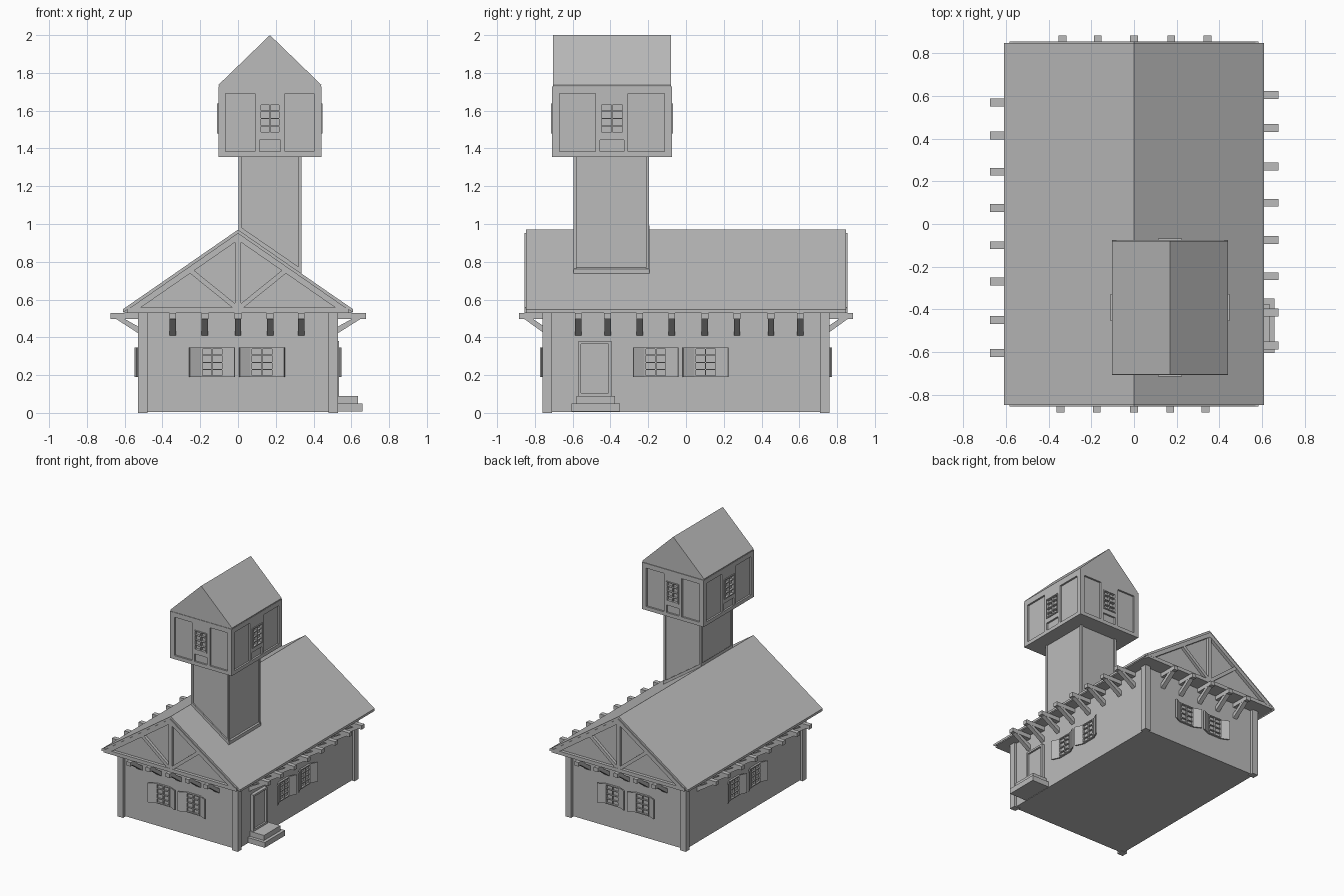
import bpy, bmesh, math
from mathutils import Matrix, Vector

if "Cube" in bpy.data.objects:
    bpy.data.objects.remove(bpy.data.objects["Cube"])

mat = bpy.data.materials.new("plain grey")
mat.diffuse_color = (0.5, 0.5, 0.5, 1)
mat.use_nodes = True
mat.node_tree.nodes["Principled BSDF"].inputs["Base Color"].default_value = mat.diffuse_color
T = Matrix.Translation
I = Matrix.Identity(4)


def rz(deg):
    return Matrix.Rotation(math.radians(deg), 4, 'Z')


def side(cx, cy, deg):
    """Local frame of one wall: x runs along it, -y points outward."""
    return T((cx, cy, 0)) @ rz(deg)


class Part:
    def __init__(self, name):
        self.name, self.bm = name, bmesh.new()

    def prism(self, pts, d0, d1, M=I):
        """Extrude an (along, up) outline from depth d0 out to d1."""
        a = [self.bm.verts.new(M @ Vector((u, -d0, z))) for u, z in pts]
        b = [self.bm.verts.new(M @ Vector((u, -d1, z))) for u, z in pts]
        n = len(pts)
        self.bm.faces.new(a)
        self.bm.faces.new(b[::-1])
        for i in range(n):
            j = (i + 1) % n
            self.bm.faces.new((a[i], b[i], b[j], a[j]))

    def box(self, u0, u1, z0, z1, d0, d1, M=I):
        self.prism([(u0, z0), (u1, z0), (u1, z1), (u0, z1)], d0, d1, M)

    def bar(self, p, q, w, d0, d1, M=I):
        p, q = Vector(p), Vector(q)
        n = (q - p).normalized()
        n = Vector((-n.y, n.x)) * w / 2
        self.prism([p + n, p - n, q - n, q + n], d0, d1, M)

    def frame(self, u0, u1, z0, z1, w, d0, d1, M=I):
        self.box(u0, u0 + w, z0, z1, d0, d1, M)
        self.box(u1 - w, u1, z0, z1, d0, d1, M)
        self.box(u0 + w, u1 - w, z0, z0 + w, d0, d1, M)
        self.box(u0 + w, u1 - w, z1 - w, z1, d0, d1, M)

    def window(self, u0, u1, z0, z1, d0, d1, M, rows=4):
        """Framed window with two columns of panes."""
        self.frame(u0, u1, z0, z1, 0.008, d0, d1, M)
        um, e = (u0 + u1) / 2, d1 - 0.003
        self.box(um - .003, um + .003, z0, z1, d0, e, M)
        for i in range(1, rows):
            z = z0 + (z1 - z0) * i / rows
            self.box(u0, u1, z - .003, z + .003, d0, e, M)

    def done(self):
        bmesh.ops.recalc_face_normals(self.bm, faces=self.bm.faces)
        me = bpy.data.meshes.new(self.name)
        self.bm.to_mesh(me)
        self.bm.free()
        me.materials.append(mat)
        bpy.context.collection.objects.link(bpy.data.objects.new(self.name, me))


WX, WY = 0.51, 0.735
FRONT, RIGHT = side(0, -WY, 0), side(WX, 0, 90)
BACK, LEFT = side(0, WY, 180), side(-WX, 0, 270)

# house walls and corner posts
p = Part("house_walls")
p.box(-WX, WX, 0.005, 0.53, -WY, WY)
p.done()
p = Part("corner_posts")
for sx in (-1, 1):
    for sy in (-1, 1):
        x, y = sx * 0.505, sy * 0.735
        p.box(x - .025, x + .025, 0, 0.53, y - .025, y + .025)
p.done()

# main roof: solid core, thin covering, gable trusses
p = Part("roof_core")
p.prism([(-.60, .53), (.60, .53), (.60, .54), (0, .955), (-.60, .54)], -.83, .83)
p.done()
p = Part("roof_covering")
p.prism([(-.61, .53), (-.61, .548), (0, .97), (.61, .548), (.61, .53), (0, .95)],
        -.848, .848)
p.done()
p = Part("gable_trusses")
for M in (rz(0), rz(180)):
    p.prism([(-.585, .547), (0, .952), (.585, .547), (.53, .547), (0, .914), (-.53, .547)],
            .82, .856, M)
    p.box(-.585, .585, .53, .558, .82, .855, M)
    p.box(-.015, .015, .55, .93, .82, .854, M)
    for s in (-1, 1):
        p.bar((0, .55), (s * .26, .76), .026, .82, .853, M)
p.done()

# eave brackets: beam with a slanted strut
p = Part("eave_brackets")
ys = [-.57, -.415, -.245, -.075, .1, .27, .45, .605]
xs = [-.345, -.175, 0, .17, .335]
for M, us, L in ((FRONT, xs, .15), (BACK, xs, .15), (RIGHT, ys, .168), (LEFT, ys, .165)):
    for u in us:
        B = M @ T((u, 0, 0)) @ rz(-90)
        p.box(-.01, L, .498, .53, -.018, .018, B)
        p.prism([(0, .41), (0, .447), (L - .07, .5), (L - .025, .5)], -.017, .017, B)
p.done()

# house windows with half-open shutters
win, shut = Part("house_windows"), Part("shutters")
for M, c in ((FRONT, -.005), (BACK, .005), (RIGHT, -.028), (LEFT, .0)):
    for s in (-1, 1):
        m = c + s * .132
        win.window(m - .06, m + .06, .19, .345, -.005, .015, M)
        for k in (-1, 1):
            H = M @ T((m + k * .06, -.005, 0)) @ rz(-k * 25)
            u0, u1 = sorted((0, k * .066))
            shut.box(u0, u1, .19, .345, -.004, .005, H)
win.done()
shut.done()

# side door and steps
p = Part("door")
p.frame(-.57, -.395, .09, .38, .015, -.005, .026, RIGHT)
p.box(-.56, -.405, .09, .37, -.005, .012, RIGHT)
p.done()
p = Part("door_steps")
p.box(-.58, -.375, .045, .09, -.01, .125, RIGHT)
p.box(-.605, -.35, .008, .05, -.01, .15, RIGHT)
p.done()

# tower shaft, its corner posts and the sloping trim where it meets the roof
p = Part("tower_shaft")
p.box(.013, .327, .70, 1.37, .205, .585)
p.done()
p = Part("tower_shaft_posts")
for x in (.003, .319):
    for d in (.195, .579):
        p.box(x, x + .016, .72, 1.36, d, d + .016)
p.done()
p = Part("tower_base_trim")
p.prism([(.003, .95), (.337, .72), (.337, .762), (.003, .992)], .194, .596)
p.done()

# tower room: core, panelled frames on four sides, windows
CX, CY, HX, HY = .169, -.392, .272, .317
Z0, Z1, IN = 1.356, 1.728, .014
p = Part("tower_room")
p.box(CX - HX + IN, CX + HX - IN, Z0, Z1, -CY - HY + IN, -CY + HY - IN)
p.done()
p, w = Part("tower_room_frames"), Part("tower_windows")
for deg, half, out in ((0, HX, HY), (180, HX, HY), (90, HY, HX), (270, HY, HX)):
    M = T((CX, CY, 0)) @ rz(deg)
    a = .056 if half == HX else .063           # half width of the window
    b, e = a + .023, half - .038               # inner and outer panel edges
    d0, d1 = out - IN - .004, out
    p.box(-half, half, Z0, 1.385, d0, d1, M)
    p.box(-half, half, 1.69, Z1, d0, d1, M)
    for s in (-1, 1):
        for q, r in ((a, b), (e, half)):
            u0, u1 = sorted((s * q, s * r))
            p.box(u0, u1, 1.385, 1.69, d0, d1, M)
    p.box(-a, a, 1.445, 1.48, d0, d1, M)
    p.box(-a, a, 1.637, 1.69, d0, d1, M)
    w.window(-a, a, 1.48, 1.637, d0, out + .007, M)
p.done()
w.done()

# tower roof
p = Part("tower_roof")
p.prism([(CX - HX + .005, 1.72), (CX + HX - .005, 1.72), (CX + HX, 1.737),
         (CX, 2.0), (CX - HX, 1.737)], .08, .705)
p.done()
